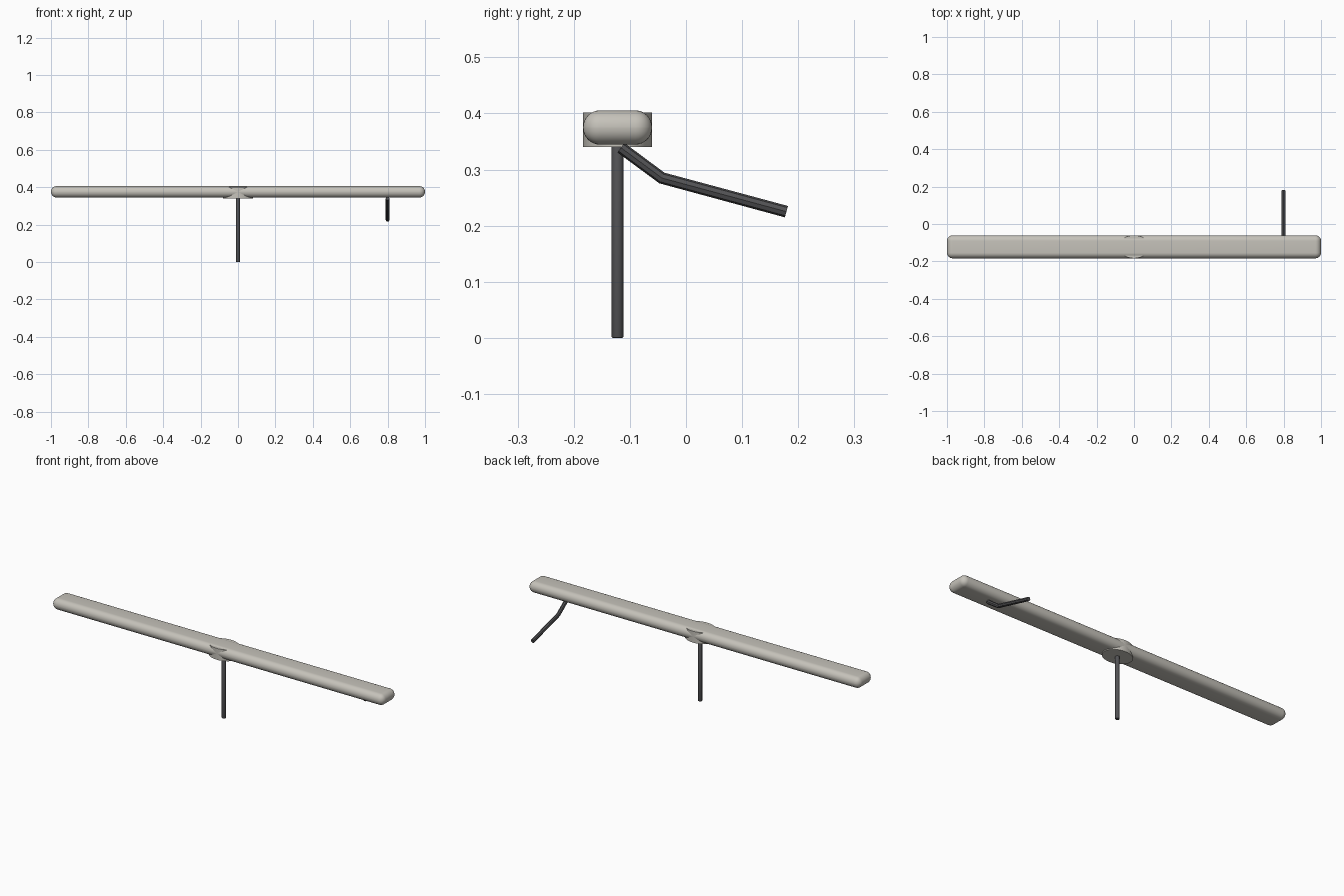
import bpy

cube = bpy.data.objects.get("Cube")
if cube:
    bpy.data.objects.remove(cube, do_unlink=True)

BAR_Y = -0.122


def make_material(name, rgb):
    mat = bpy.data.materials.new(name)
    mat.use_nodes = True
    color = (*rgb, 1)
    mat.diffuse_color = color
    mat.node_tree.nodes["Principled BSDF"].inputs["Base Color"].default_value = color
    return mat


def finish(name, mat, bevel=0, segments=1):
    obj = bpy.context.object
    obj.name = name
    obj.data.materials.append(mat)
    bpy.ops.object.transform_apply(location=False, rotation=False, scale=True)
    if bevel:
        mod = obj.modifiers.new("Rounding", 'BEVEL')
        mod.width = bevel
        mod.segments = segments
        mod.limit_method = 'ANGLE'
        bpy.ops.object.modifier_apply(modifier=mod.name)
    bpy.ops.object.shade_smooth_by_angle()
    return obj


warm_grey = make_material("warm grey", (0.56, 0.54, 0.49))
dark_grey = make_material("dark grey", (0.085, 0.085, 0.09))

# Long bar with fully rounded edges
bpy.ops.mesh.primitive_cube_add(size=1, location=(0, BAR_Y, 0.375))
bpy.context.object.scale = (2, 0.123, 0.061)
finish("bar", warm_grey, bevel=0.03, segments=8)

# Oval hub in the middle of the bar
bpy.ops.mesh.primitive_cylinder_add(vertices=48, radius=1, depth=0.062,
                                    location=(0, BAR_Y, 0.371))
bpy.context.object.scale = (0.081, 0.0615, 1)
finish("hub", warm_grey)

# Upright post with a softened foot
bpy.ops.mesh.primitive_cylinder_add(vertices=16, radius=0.0105, depth=0.36,
                                    location=(0, BAR_Y, 0.18))
finish("post", dark_grey, bevel=0.002, segments=2)

# Bent rod under the left end, as a faceted tube along a path
path = [(-0.116, 0.339), (-0.043, 0.285), (0.179, 0.225)]
curve = bpy.data.curves.new("rod", 'CURVE')
curve.dimensions = '3D'
curve.bevel_depth = 0.0105
curve.bevel_resolution = 2
curve.use_fill_caps = True
spline = curve.splines.new('POLY')
spline.points.add(len(path) - 1)
for point, (y, z) in zip(spline.points, path):
    point.co = (0.8, y, z, 1)
spline.use_smooth = False
curve.materials.append(dark_grey)
rod = bpy.data.objects.new("bent_rod", curve)
bpy.context.collection.objects.link(rod)
